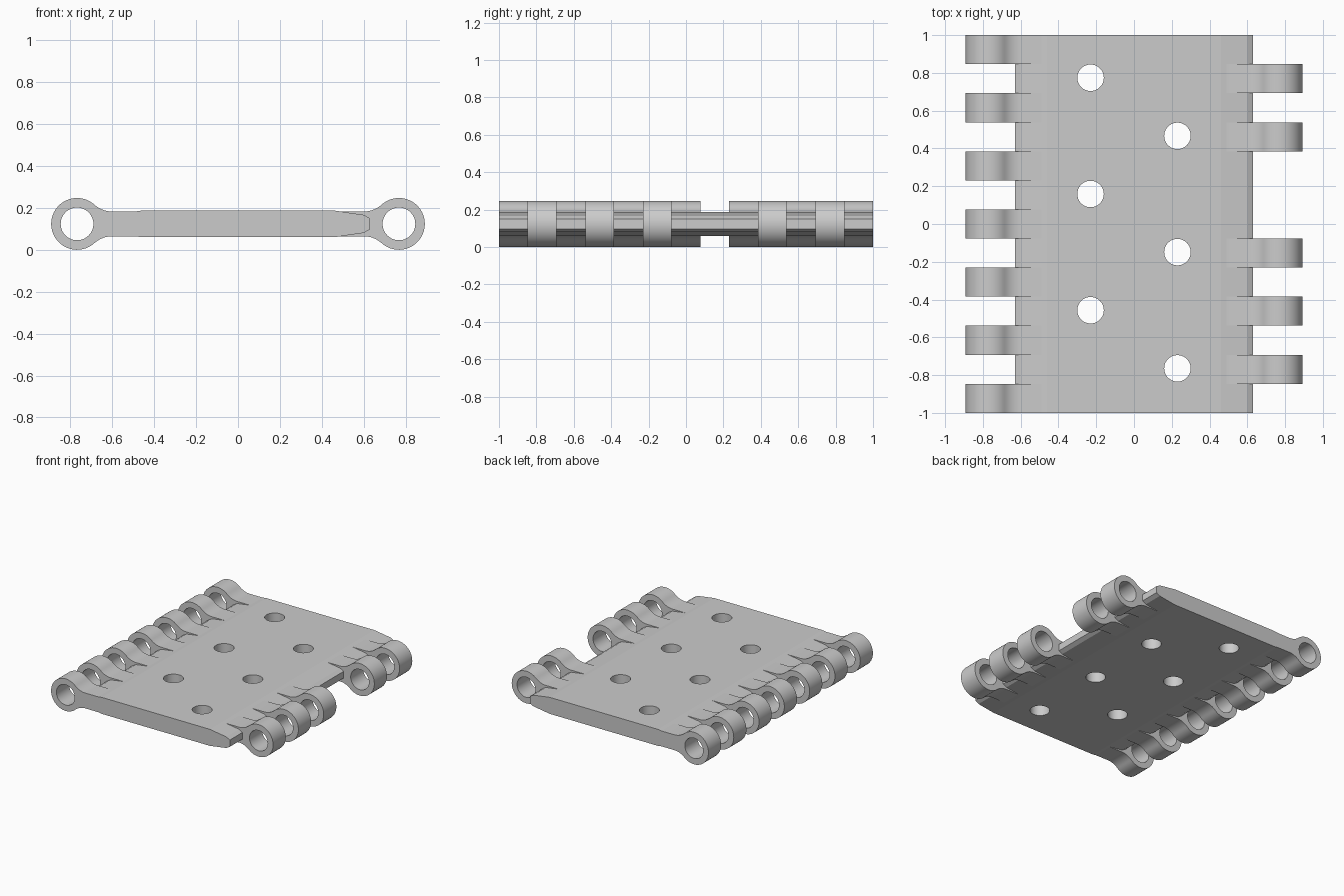
import bpy
import bmesh
from math import atan2, cos, pi, radians, sin, sqrt

if "Cube" in bpy.data.objects:
    bpy.data.objects.remove(bpy.data.objects["Cube"])

MID_Z = 0.1235               # height of the mid plane
SLOT = 2 / 13                # width of one hinge knuckle
PIN_X, OUTER, INNER = 0.768, 0.1235, 0.078
ARM_END, ARM_HALF, FILLET = 0.46, 0.059, 0.13

grey = bpy.data.materials.new("plain grey")
grey.use_nodes = True
grey.diffuse_color = (0.6, 0.6, 0.6, 1)
grey.node_tree.nodes["Principled BSDF"].inputs["Base Color"].default_value = (0.6, 0.6, 0.6, 1)


def arc(cx, cy, r, a, b, n):
    return [(cx + r * cos(a + (b - a) * i / n), cy + r * sin(a + (b - a) * i / n))
            for i in range(n + 1)]


def extrude_profile(name, loops, y, width):
    """Extrude closed x-z loops along y; inner loops become holes."""
    curve = bpy.data.curves.new(name, "CURVE")
    curve.dimensions, curve.fill_mode, curve.extrude = "2D", "BOTH", width / 2
    for loop in loops:
        spline = curve.splines.new("POLY")
        spline.points.add(len(loop) - 1)
        spline.use_cyclic_u = True
        for point, (px, pz) in zip(spline.points, loop):
            point.co = (px, pz, 0, 1)
    source = bpy.data.objects.new(name + " outline", curve)
    bpy.context.collection.objects.link(source)
    bpy.context.view_layer.update()
    graph = bpy.context.evaluated_depsgraph_get()
    mesh = bpy.data.meshes.new_from_object(source.evaluated_get(graph))
    bpy.data.objects.remove(source)
    bm = bmesh.new()
    bm.from_mesh(mesh)
    bmesh.ops.remove_doubles(bm, verts=bm.verts, dist=0.0001)
    bmesh.ops.dissolve_limit(bm, angle_limit=0.001, verts=bm.verts, edges=bm.edges)
    bmesh.ops.recalc_face_normals(bm, faces=bm.faces)
    for v in bm.verts:
        px, pz, depth = v.co
        v.co = (px, y - depth, MID_Z + pz)
    bm.to_mesh(mesh)
    bm.free()
    mesh.materials.clear()
    mesh.materials.append(grey)
    obj = bpy.data.objects.new(name, mesh)
    bpy.context.collection.objects.link(obj)
    return obj


def smooth(obj, degrees):
    bpy.ops.object.select_all(action="DESELECT")
    obj.select_set(True)
    bpy.context.view_layer.objects.active = obj
    bpy.ops.object.shade_smooth_by_angle(angle=radians(degrees))


# Plate with tapered long edges
quarter = [(0.46, 0.0635), (0.6, 0.043), (0.63, 0.026)]
right_edge = quarter + [(x, -z) for x, z in reversed(quarter)]
left_edge = [(-x, z) for x, z in reversed(right_edge)]
plate = extrude_profile("plate", [right_edge + left_edge], 0, 2)

# Staggered round holes through the plate
cut_bm = bmesh.new()
for i in range(6):
    side = -1 if i % 2 == 0 else 1
    made = bmesh.ops.create_cone(cut_bm, cap_ends=True, segments=64,
                                 radius1=0.07, radius2=0.07, depth=0.5)
    bmesh.ops.translate(cut_bm, verts=made["verts"],
                        vec=(side * 0.23, (5 - 2 * i) * SLOT + 0.005, MID_Z))
cut_mesh = bpy.data.meshes.new("hole cutter")
cut_bm.to_mesh(cut_mesh)
cut_bm.free()
cut_mesh.materials.append(grey)
cutter = bpy.data.objects.new("hole cutter", cut_mesh)
cutter.hide_render = True
bpy.context.collection.objects.link(cutter)
holes = plate.modifiers.new("holes", "BOOLEAN")
holes.operation, holes.solver, holes.object = "DIFFERENCE", "EXACT", cutter
bpy.context.view_layer.objects.active = plate
bpy.ops.object.modifier_apply(modifier="holes")
bpy.data.objects.remove(cutter)
smooth(plate, 7)

# Knuckle profile: eye ring blended into a flat arm by concave fillets
fz = ARM_HALF + FILLET
fx = PIN_X - sqrt((OUTER + FILLET) ** 2 - fz ** 2)
meet = atan2(fz, fx - PIN_X)
upper = [(ARM_END, ARM_HALF)] + arc(fx, fz, FILLET, -pi / 2, meet - pi, 10)
ring = arc(PIN_X, 0, OUTER, meet, -meet, 48)[1:-1]
lower = [(x, -z) for x, z in reversed(upper)]
eye = arc(PIN_X, 0, INNER, 0, 2 * pi, 48)[:-1]

# Alternating knuckles, with one gap on the right-hand row
for slot in range(13):
    side = -1 if slot % 2 == 0 else 1
    y = (slot - 6) * SLOT
    if slot == 7:
        continue
    loops = [[(side * x, z) for x, z in loop] for loop in (upper + ring + lower, eye)]
    name = "left_knuckle" if side > 0 else "right_knuckle"
    smooth(extrude_profile(name, loops, y, SLOT), 30)
